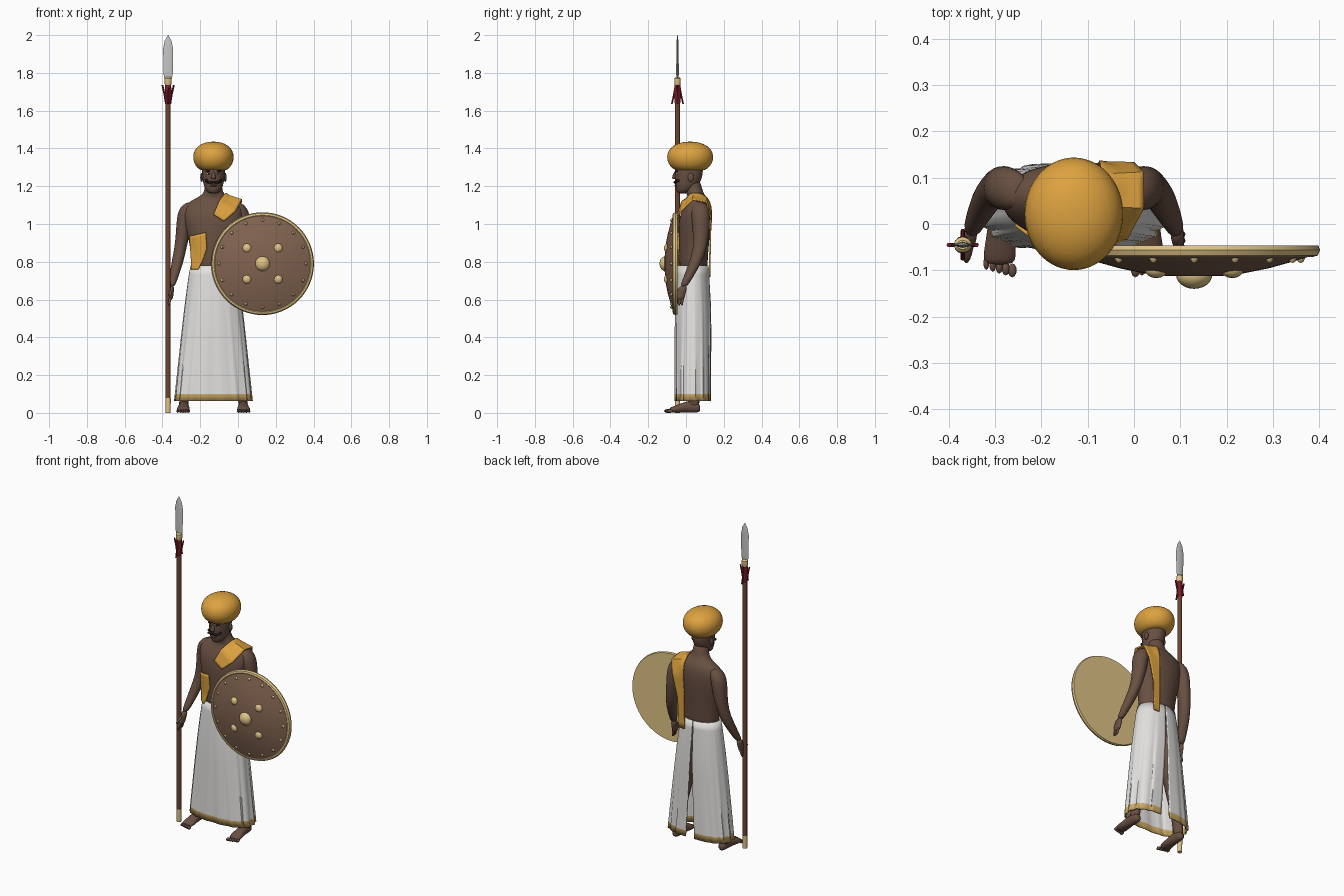
import bpy, bmesh
from math import sin, cos, pi, radians
from mathutils import Vector, Matrix

cube = bpy.data.objects.get("Cube")
if cube:
    bpy.data.objects.remove(cube, do_unlink=True)


def material(name, r, g, b):
    m = bpy.data.materials.new(name)
    m.use_nodes = True
    m.diffuse_color = (r, g, b, 1)
    m.node_tree.nodes["Principled BSDF"].inputs["Base Color"].default_value = (r, g, b, 1)
    return m


SKIN = material("brown skin", .14, .08, .055)
HIDE = material("shield leather", .22, .125, .08)
GOLD = material("golden cloth", .72, .36, .05)
BRASS = material("pale brass", .74, .55, .24)
HEM = material("hem tan", .62, .41, .14)
WHITE = material("white cloth", .76, .75, .73)
WOOD = material("shaft wood", .15, .058, .03)
RED = material("red tassel", .19, .012, .02)
STEEL = material("blade steel", .56, .57, .55)
DARK = material("dark hair", .015, .01, .01)
MID = -.13  # body centre in x


def finish(name, bm, mats, sub=0):
    """Turn a bmesh into a smooth object."""
    bmesh.ops.recalc_face_normals(bm, faces=bm.faces)
    me = bpy.data.meshes.new(name)
    bm.to_mesh(me)
    bm.free()
    for m in mats:
        me.materials.append(m)
    ob = bpy.data.objects.new(name, me)
    bpy.context.collection.objects.link(ob)
    if sub:
        me.polygons.foreach_set("use_smooth", [True] * len(me.polygons))
        ob.modifiers.new("Subdivision", 'SUBSURF').levels = sub
        ob.modifiers["Subdivision"].render_levels = sub
    else:
        bpy.ops.object.select_all(action='DESELECT')
        ob.select_set(True)
        bpy.context.view_layer.objects.active = ob
        bpy.ops.object.shade_smooth_by_angle(angle=radians(40))
    return ob


def loft(name, sections, mat, n=16, sub=1, axis='Z'):
    """Skin elliptical rings (x, y, z, radius a, radius b) facing an axis."""
    bm = bmesh.new()
    rings = []
    for x, y, z, a, b in sections:
        ring = []
        for i in range(n):
            u, v = a * cos(2 * pi * i / n), b * sin(2 * pi * i / n)
            ring.append(bm.verts.new((x + u, y + v, z) if axis == 'Z' else (x + u, y, z + v)))
        rings.append(ring)
    for r, s in zip(rings, rings[1:]):
        for i in range(n):
            j = (i + 1) % n
            bm.faces.new((r[i], r[j], s[j], s[i]))
    bm.faces.new(rings[0])
    bm.faces.new(rings[-1])
    return finish(name, bm, [mat], sub)


def ball(name, center, size, mat, seg=16):
    bm = bmesh.new()
    bmesh.ops.create_uvsphere(bm, u_segments=seg, v_segments=seg // 2, radius=1,
                              matrix=Matrix.Translation(center) @ Matrix.Diagonal((*size, 1)))
    return finish(name, bm, [mat])


def ribbon(name, rows, target, mat, across=8, steps=5):
    """Cloth strip between pairs of edge points, draped outside the target."""
    bm = bmesh.new()
    rows = [(Vector(a), Vector(b)) for a, b in rows]
    grid = []
    for k in range((len(rows) - 1) * steps + 1):
        i = min(k // steps, len(rows) - 2)
        t = k / steps - i
        a, b = rows[i][0].lerp(rows[i + 1][0], t), rows[i][1].lerp(rows[i + 1][1], t)
        grid.append([bm.verts.new(a.lerp(b, c / across)) for c in range(across + 1)])
    for r, s in zip(grid, grid[1:]):
        for c in range(across):
            bm.faces.new((r[c], r[c + 1], s[c + 1], s[c]))
    ob = finish(name, bm, [mat])
    wrap = ob.modifiers.new("Drape", 'SHRINKWRAP')
    wrap.target, wrap.wrap_mode, wrap.offset = target, 'OUTSIDE', .007
    solid = ob.modifiers.new("Thickness", 'SOLIDIFY')
    solid.thickness, solid.offset = .008, 0


# Torso and neck
torso = loft("torso", [(MID, y, z, a, b) for y, z, a, b in (
    (.04, .70, .115, .07), (.04, .80, .113, .075), (.042, .90, .128, .08),
    (.045, .99, .15, .087), (.052, 1.06, .162, .083), (.062, 1.105, .148, .066),
    (.064, 1.135, .098, .052), (.05, 1.155, .055, .046), (.04, 1.19, .045, .044),
    (.03, 1.24, .045, .044))], SKIN, 24)

# Head, face and turban
loft("head", [(MID, y, z, a, b) for y, z, a, b in (
    (-.018, 1.16, .022, .024), (-.008, 1.178, .042, .044), (.008, 1.21, .054, .064),
    (.014, 1.25, .06, .074), (.016, 1.29, .063, .076), (.016, 1.33, .06, .07))], SKIN, 20)
loft("nose", [(MID, -.053, 1.282, .007, .008), (MID, -.063, 1.25, .011, .013),
              (MID, -.062, 1.237, .017, .012)], SKIN, 10)
ball("lips", (MID, -.052, 1.204), (.02, .009, .006), SKIN)
for side, s in (("right", -1), ("left", 1)):
    ball(side + "_eye", (MID + s * .024, -.046, 1.266), (.011, .008, .006), WHITE)
    ball(side + "_pupil", (MID + s * .024, -.052, 1.266), (.005, .004, .005), DARK, 10)
    ball(side + "_eyebrow", (MID + s * .025, -.048, 1.28), (.016, .008, .004), DARK)
    ball(side + "_moustache", (MID + s * .017, -.056, 1.221), (.021, .011, .007), DARK)
    ball(side + "_moustache_tip", (MID + s * .038, -.042, 1.23), (.008, .009, .008), DARK, 10)
    ball(side + "_ear", (MID + s * .062, .025, 1.247), (.008, .016, .024), SKIN)
loft("turban", [(MID, .022, z, a, a * 1.14) for z, a in (
    (1.282, .062), (1.292, .082), (1.32, .103), (1.355, .11), (1.39, .102),
    (1.415, .08), (1.432, .045), (1.436, .012))], GOLD, 28)

# Arms, hands, legs and feet, mirrored about the body centre
for side, s in (("right", 1), ("left", -1)):
    def limb(part, sections, n=14, axis='Z'):
        loft(side + "_" + part, [(MID - s * x, *rest) for x, *rest in sections], SKIN, n, 1, axis)

    limb("arm", [(.115, .072, 1.118, .025, .03), (.14, .075, 1.085, .044, .048),
                 (.152, .078, 1.03, .044, .05), (.16, .08, .96, .039, .045),
                 (.175, .075, .87, .032, .036), (.19, .052, .80, .033, .035),
                 (.212, .008, .71, .023, .025), (.222, -.015, .665, .018, .021)])
    limb("palm", [(.222, -.012, .675, .016, .02), (.224, -.025, .645, .015, .027),
                  (.226, -.034, .615, .014, .029), (.228, -.036, .598, .011, .024)], 12)
    for i in range(4):
        y = -.056 + i * .014
        limb("finger_%d" % i, [(.227, y, .615, .008, .008), (.232, y - .008, .59, .008, .008),
                               (.238, y - .008, .566, .006, .006)], 8)
    limb("thumb", [(.222, -.035, .655, .01, .01), (.228, -.066, .635, .009, .009),
                   (.233, -.082, .615, .007, .008)], 8)
    limb("leg", [(.055, .045, .76, .055, .062), (.065, .045, .62, .062, .065),
                 (.09, .045, .42, .045, .05), (.115, .05, .30, .045, .052),
                 (.145, .045, .14, .027, .033), (.157, .04, .06, .026, .033),
                 (.158, .04, .03, .026, .03)])
    limb("foot", [(.157, .076, .025, .016, .018), (.157, .06, .028, .025, .028),
                  (.157, .02, .034, .027, .034), (.158, -.025, .026, .031, .026),
                  (.16, -.065, .018, .037, .018), (.161, -.09, .014, .034, .013)], 14, 'Y')
    for i in range(5):
        ball(side + "_toe_%d" % i, (MID - s * (.133 + i * .014), -.1 + i * .004, .01),
             (.01 - i * .0008, .016, .01), SKIN, 10)

# Wrapped skirt, open down the back, with a coloured hem
bm = bmesh.new()
COLS = 96
levels = [.062, .1, .2, .32, .44, .56, .66, .73, .78]
rows = []
for z in levels:
    t = (.78 - z) / .72
    rx, ry = .117 + .083 * t ** .8, .079 + .014 * min(1, t * 3)
    gap = .02 + .07 * t
    row = []
    for i in range(COLS + 1):
        a = pi / 2 + gap + (2 * pi - 2 * gap) * i / COLS
        pleat = 1 + .022 * t * sin(17 * a) + .012 * t * sin(29 * a)
        c, d = cos(a), sin(a)
        power = 1 - .22 * t
        x = rx * pleat * (abs(c) ** power) * (1 if c > 0 else -1)
        y = ry * pleat * (abs(d) ** power) * (1 if d > 0 else -1)
        row.append(bm.verts.new((MID + .012 * t * (d > .9) + x, .037 + y, z)))
    rows.append(row)
for k, (r, q) in enumerate(zip(rows, rows[1:])):
    for i in range(COLS):
        bm.faces.new((r[i], r[i + 1], q[i + 1], q[i])).material_index = 1 if k == 0 else 0
skirt = finish("skirt", bm, [WHITE, HEM])
solid = skirt.modifiers.new("Thickness", 'SOLIDIFY')
solid.thickness, solid.offset = .007, 0

# Golden sash over the left shoulder, and its end at the waist
ribbon("shoulder_sash", [
    ((-.13, -.045, 1.05), (-.075, -.05, 1.015)), ((-.10, -.02, 1.12), (-.015, -.03, 1.065)),
    ((-.075, .04, 1.158), (.02, .035, 1.128)), ((-.075, .105, 1.14), (.02, .11, 1.115)),
    ((-.075, .132, 1.06), (.0, .13, 1.04)), ((-.078, .128, .9), (-.035, .128, .9)),
    ((-.078, .125, .72), (-.04, .125, .72))], torso, GOLD)
ribbon("waist_sash", [
    ((-.256, .0, .935), (-.17, -.043, .955)), ((-.252, .0, .87), (-.165, -.04, .87)),
    ((-.247, .0, .80), (-.19, -.035, .80)), ((-.247, .0, .76), (-.21, -.03, .76))], torso, GOLD)

# Round shield with rim, bosses and rivets
SX, SZ = .13, .79
loft("shield", [(SX, y, SZ, r, r) for y, r in (
    (-.1, .003), (-.098, .08), (-.081, .16), (-.05, .258), (-.066, .262),
    (-.078, .225), (-.096, .16), (-.111, .085), (-.114, .003))], HIDE, 48, 0, 'Y')
loft("shield_rim", [(SX, y, SZ, r, r) for y, r in (
    (-.046, .25), (-.046, .268), (-.056, .272), (-.068, .267), (-.071, .257),
    (-.067, .25), (-.062, .25))], BRASS, 64, 0, 'Y')
ball("centre_boss", (SX, -.11, SZ), (.039, .03, .039), BRASS, 24)
for i in range(4):
    a = pi / 4 + i * pi / 2
    ball("boss_%d" % i, (SX + .116 * cos(a), -.097, SZ + .116 * sin(a)), (.025, .02, .025), BRASS)
for i in range(16):
    a = i * pi / 8
    ball("rivet_%d" % i, (SX + .23 * cos(a), -.071, SZ + .23 * sin(a)), (.01, .014, .01), BRASS, 10)

# Spear
PX, PY = -.37, -.045


def spear_part(name, steps, mat, n=16):
    loft(name, [(PX, PY, z, a, b) for z, a, b in steps], mat, n, 0)


spear_part("spear_shaft", [(.07, .013, .013), (1.74, .013, .013)], WOOD)
spear_part("spear_butt", [(0, .013, .013), (.078, .0145, .0145)], BRASS)
spear_part("spear_collar", [(1.73, .013, .013), (1.745, .019, .017), (1.77, .019, .017),
                            (1.778, .012, .01)], BRASS)
spear_part("spear_blade", [(1.77, .02, .006), (1.8, .025, .007), (1.93, .026, .006),
                           (1.97, .018, .005), (2.0, .001, .001)], STEEL, 4)
spear_part("tassel_wrap", [(1.635, .014, .014), (1.68, .019, .019), (1.735, .016, .016)], RED, 12)
for i in range(4):
    dx, dy = ((1, 0), (-1, 0), (0, 1), (0, -1))[i]
    low, high = (.011, .03) if dx else (.03, .011)
    loft("tassel_strand_%d" % i, [(PX + dx * r, PY + dy * r, z, .005, .005) for r, z in (
        (low, 1.635), (.019, 1.685), (high, 1.735))], RED, 6, 0)
